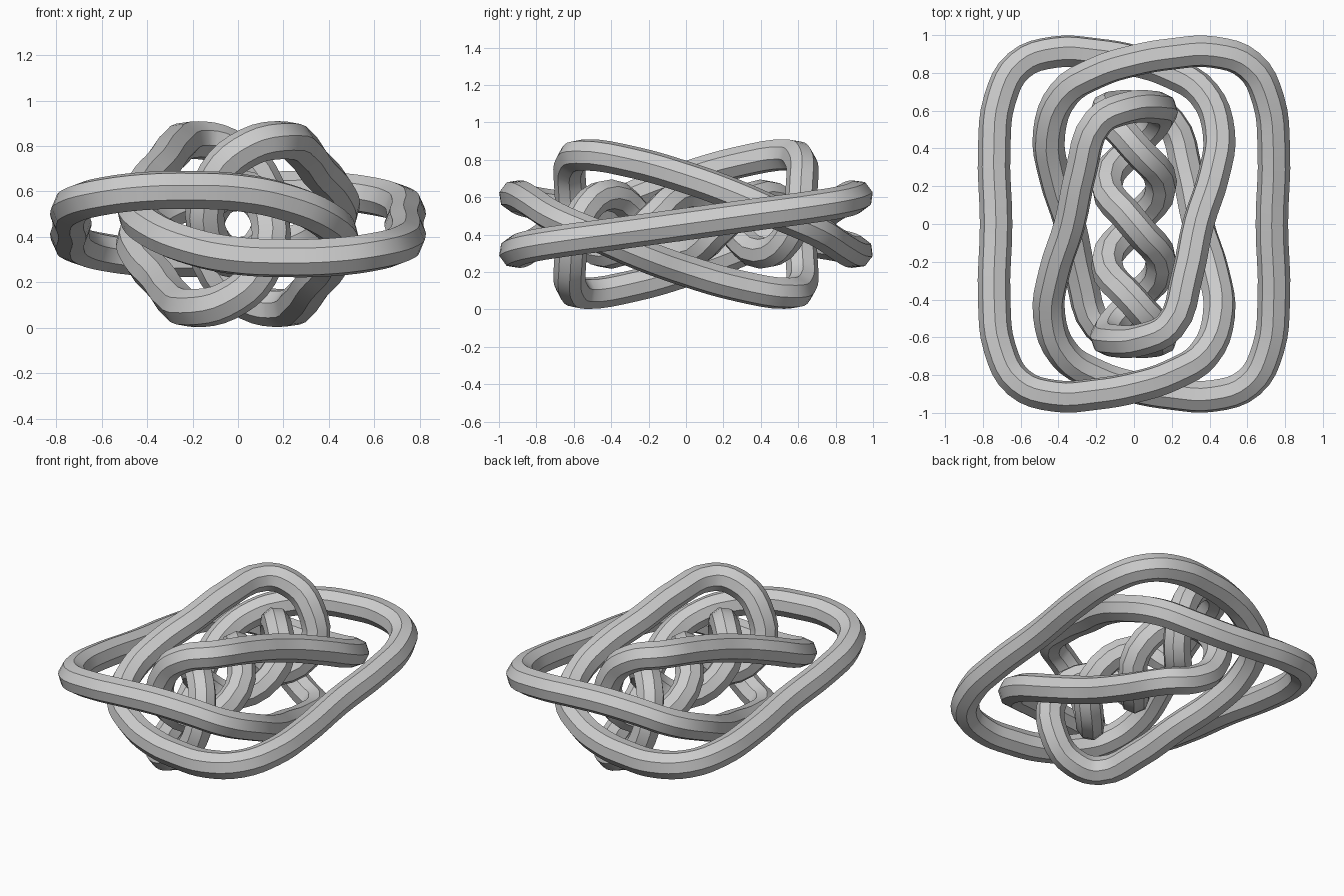
import bpy
from mathutils import Vector

cube = bpy.data.objects.get("Cube")
if cube:
    bpy.data.objects.remove(cube, do_unlink=True)

RADIUS = 0.086
MID_Z = 0.456

# One quarter of the knot: inner twist, rising end loop, then the outer frame
quarter = [Vector(p) for p in (
    (0, 0, .155), (-.145, .21, 0), (0, .41, -.155), (.14, .575, -.02),
    (.09, .62, .22), (-.05, .61, .34), (-.19, .54, .37), (-.28, .28, .33),
    (-.34, 0, .25), (-.42, -.25, .16), (-.45, -.48, .06), (-.37, -.69, -.03),
    (-.2, -.80, -.1), (0, -.865, -.14), (.2, -.9, -.15), (.42, -.91, -.145),
    (.61, -.84, -.12), (.71, -.66, -.09), (.74, -.4, -.055), (.73, 0, 0))]


def turn(points, sx, sy, sz):
    return [Vector((p.x * sx, p.y * sy, p.z * sz)) for p in points]


# Half turns about x and then z complete the closed strand
half = quarter + turn(quarter[-2::-1], 1, -1, -1)
path = half + turn(half[-2:0:-1], -1, -1, 1)

grey = bpy.data.materials.new("plain grey")
grey.use_nodes = True
colour = (0.6, 0.6, 0.6, 1)
grey.diffuse_color = colour
grey.node_tree.nodes["Principled BSDF"].inputs["Base Color"].default_value = colour

# Tube swept along the path
curve = bpy.data.curves.new("knot_path", "CURVE")
curve.dimensions = "3D"
curve.bevel_depth = RADIUS
curve.bevel_resolution = 2
curve.resolution_u = 4
spline = curve.splines.new("BEZIER")
spline.bezier_points.add(len(path) - 1)
spline.use_cyclic_u = True
for bp, p in zip(spline.bezier_points, path):
    bp.co = p + Vector((0, 0, MID_Z))
    bp.handle_left_type = bp.handle_right_type = "AUTO"
curve.materials.append(grey)

knot = bpy.data.objects.new("knotted_tube", curve)
bpy.context.collection.objects.link(knot)
bpy.ops.object.select_all(action="DESELECT")
knot.select_set(True)
bpy.context.view_layer.objects.active = knot
bpy.ops.object.convert(target="MESH")
bpy.ops.object.shade_smooth_by_angle(angle=0.6)
